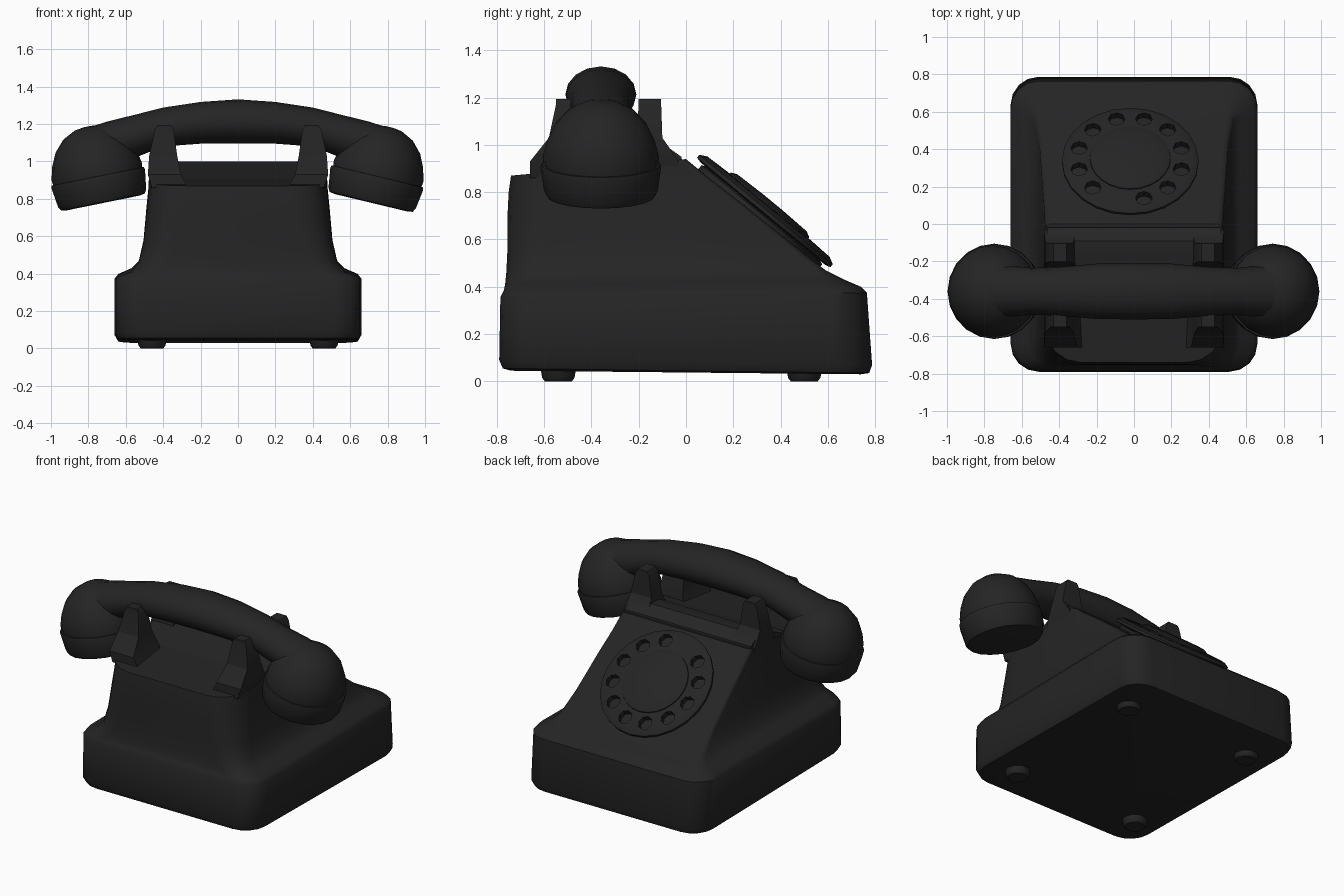
import bpy
from math import sin, cos, pi, radians
from mathutils import Matrix, Vector

cube = bpy.data.objects.get("Cube")
if cube:
    bpy.data.objects.remove(cube, do_unlink=True)

black = bpy.data.materials.new("black bakelite")
black.use_nodes = True
black.diffuse_color = (0.018, 0.018, 0.018, 1)
bsdf = next(n for n in black.node_tree.nodes if n.type == 'BSDF_PRINCIPLED')
bsdf.inputs["Base Color"].default_value = (0.018, 0.018, 0.018, 1)


def shade(ob, angle):
    bpy.ops.object.select_all(action='DESELECT')
    ob.select_set(True)
    bpy.context.view_layer.objects.active = ob
    bpy.ops.object.shade_smooth_by_angle(angle=radians(angle))


def loft(name, rings, matrix=Matrix(), angle=40):
    """Skin a list of equal-length closed rings and cap both ends."""
    n = len(rings[0])
    verts = [matrix @ Vector(p) for ring in rings for p in ring]
    faces = [(a * n + i, a * n + (i + 1) % n, (a + 1) * n + (i + 1) % n, (a + 1) * n + i)
             for a in range(len(rings) - 1) for i in range(n)]
    faces += [tuple(reversed(range(n))), tuple(range(len(verts) - n, len(verts)))]
    me = bpy.data.meshes.new(name)
    me.from_pydata(verts, [], faces)
    me.materials.append(black)
    ob = bpy.data.objects.new(name, me)
    bpy.context.collection.objects.link(ob)
    shade(ob, angle)
    return ob


def lathe(name, profile, matrix, sides=20, angle=40):
    rings = [[(r * cos(2 * pi * i / sides), r * sin(2 * pi * i / sides), h)
              for i in range(sides)] for r, h in profile]
    return loft(name, rings, matrix, angle)


def rounded_ring(hx, y0, y1, r_dial, r_back, z0, z1):
    """Rounded rectangle whose height runs from z0 at y0 to z1 at y1."""
    pts = []
    for sx, y, sy, r, start in ((1, y1, 1, r_dial, 0), (-1, y1, 1, r_dial, 90),
                                (-1, y0, -1, r_back, 180), (1, y0, -1, r_back, 270)):
        for k in range(5):
            a = radians(start + k * 22.5)
            px, py = sx * (hx - r) + r * cos(a), y - sy * r + r * sin(a)
            pts.append((px, py, z0 + (z1 - z0) * (py - y0) / (y1 - y0)))
    return pts


# Base and flared housing with sloping dial face
housing = [(.60, -.74, .74, .12, .12, .045, .03),
           (.64, -.775, .775, .14, .14, .055, .035),
           (.66, -.79, .787, .15, .15, .09, .07),
           (.66, -.785, .765, .15, .15, .355, .375),
           (.64, -.77, .74, .14, .14, .385, .40),
           (.57, -.765, .67, .08, .13, .41, .43),
           (.53, -.76, .59, .04, .15, .46, .47),
           (.505, -.755, .45, .03, .16, .56, .58),
           (.49, -.755, .24, .03, .18, .70, .75),
           (.48, -.75, .11, .03, .19, .80, .85),
           (.475, -.74, .0, .03, .19, .87, .94)]
loft("housing", [rounded_ring(*h) for h in housing])

# Cradle saddle between the prongs
saddle = [(-.62, .80), (-.62, .88), (-.4, .89), (-.17, 1.0), (-.09, 1.0), (-.02, .95), (.0, .85)]
loft("cradle_saddle", [[(x, y, z) for y, z in saddle] for x in (.465, -.465)], angle=30)

# Four tapered cradle prongs
for side, sx in (("left", 1), ("right", -1)):
    for end, base, mid, tip in (("dial", (-.24, -.03), (-.21, -.1), (-.2, -.105)),
                                ("back", (-.66, -.40), (-.58, -.44), (-.55, -.46))):
        levels = [(.27, .46, base, .86), (.305, .482, base, .93), (.325, .475, mid, 1.03),
                  (.345, .445, tip, 1.17), (.36, .43, tip, 1.195)]
        rings = []
        for x0, x1, (y0, y1), z in levels:
            ring = [(x0, y0, z), (x1, y0, z), (x1, y1, z), (x0, y1, z)]
            ring = [(sx * x, y, z) for x, y, z in ring]
            rings.append(ring if sx > 0 else ring[::-1])
        loft(f"{side}_{end}_prong", rings, angle=25)

# Handset grip: position along x, top, bottom and half width
half = [(0, 1.332, 1.095, .15), (.2, 1.318, 1.095, .148), (.4, 1.288, 1.08, .13),
        (.55, 1.25, 1.02, .125), (.7, 1.213, .97, .14), (.82, 1.175, .97, .13)]
grip = [(-x, t, b, w) for x, t, b, w in reversed(half[1:])] + half
rings = []
for x, top, bottom, w in grip:
    mid, h = (top + bottom) / 2, (top - bottom) / 2
    rings.append([(x, -.36 + w * cos(a), mid + h * sin(a))
                  for a in (2 * pi * i / 16 for i in range(16))])
loft("handset_grip", rings)

# Domed cups and screw caps at both ends of the handset
dome = [(.24, -.02), (.246, .03), (.228, .1), (.195, .17), (.14, .23), (.07, .265), (.02, .272)]
cap = [(.2, -.145), (.228, -.14), (.24, -.12), (.255, -.015), (.252, .0), (.2, .005)]
for side, x, tilt in (("left", .745, 13.5), ("right", -.75, -11.5)):
    m = Matrix.Translation((x, -.36, .92)) @ Matrix.Rotation(radians(tilt), 4, 'Y')
    lathe(f"{side}_handset_cup", dome, m)
    lathe(f"{side}_handset_cap", cap, m)

# Dial: backing plate, finger wheel with holes, raised centre
dial = Matrix.Translation((-.02, .34, .728)) @ Matrix.Rotation(radians(-39.4), 4, 'X')
lathe("dial_plate", [(.33, -.08), (.33, -.03), (.31, -.022)], dial, 24)
wheel = lathe("finger_wheel", [(.34, -.024), (.365, -.018), (.365, -.002), (.335, .014),
                               (.23, .018)], dial, 24, 30)
for k in range(12):
    if k == 8:
        continue
    a = radians(30 * k + 15)
    place = dial @ Matrix.Translation((.283 * cos(a), .283 * sin(a), 0))
    cutter = lathe("hole_cutter", [(.045, -.1), (.045, .1)], place, 8)
    cutter.hide_render = True
    mod = wheel.modifiers.new("hole", 'BOOLEAN')
    mod.operation, mod.solver, mod.object = 'DIFFERENCE', 'EXACT', cutter
    bpy.context.view_layer.objects.active = wheel
    bpy.ops.object.modifier_apply(modifier=mod.name)
    bpy.data.objects.remove(cutter, do_unlink=True)
shade(wheel, 30)
lathe("dial_centre", [(.22, .0), (.215, .024), (.19, .036), (.05, .04)], dial, 24)

# Feet
for sx, side in ((1, "left"), (-1, "right")):
    for y, end in ((-.54, "back"), (.5, "dial")):
        lathe(f"{side}_{end}_foot", [(.06, 0), (.072, .015), (.08, .06)],
              Matrix.Translation((sx * .46, y, 0)), 10)
